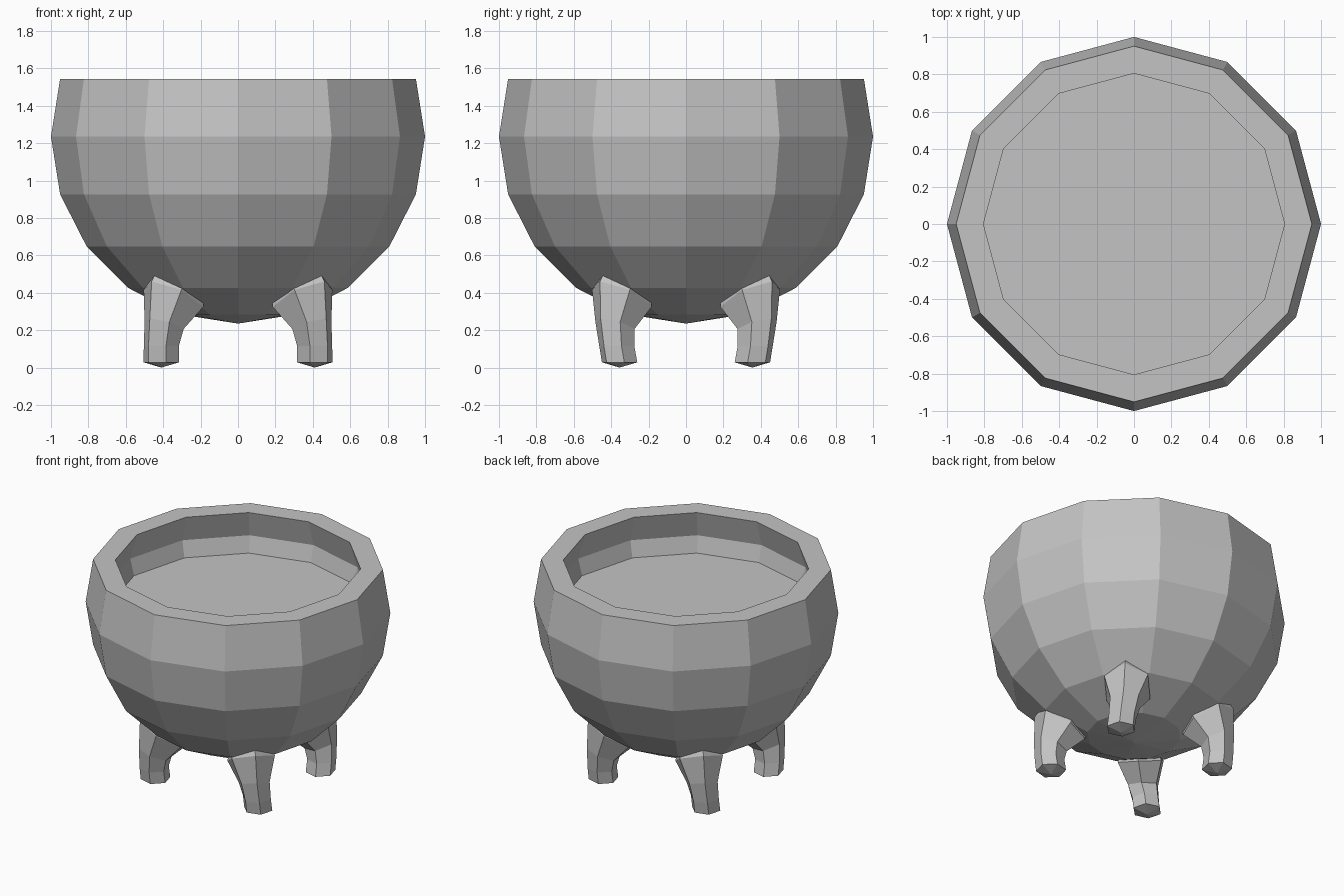
import bpy
import bmesh
from math import sin, cos, pi, radians
from mathutils import Vector

if "Cube" in bpy.data.objects:
    bpy.data.objects.remove(bpy.data.objects["Cube"])

grey = bpy.data.materials.new("plain_grey")
grey.use_nodes = True
colour = (0.55, 0.55, 0.55, 1)
grey.diffuse_color = colour
grey.node_tree.nodes["Principled BSDF"].inputs["Base Color"].default_value = colour


def ring(centre, radius, sides, turn=0, slope=0):
    """Points around a centre; slope raises the side facing the turn angle."""
    points = []
    for k in range(sides):
        a = 2 * pi * k / sides
        offset = Vector((cos(a + turn), sin(a + turn), slope * cos(a))) * radius
        points.append(Vector(centre) + offset)
    return points


def skin(name, rings, start, end):
    """Flat-faced surface through the rings, closed by a fan tip or a flat cap."""
    bm = bmesh.new()
    loops = [[bm.verts.new(p) for p in r] for r in rings]
    n = len(loops[0])
    for lower, upper in zip(loops, loops[1:]):
        for i in range(n):
            j = (i + 1) % n
            bm.faces.new((lower[i], lower[j], upper[j], upper[i]))
    for loop, tip in ((loops[0], start), (loops[-1], end)):
        if tip is None:
            bm.faces.new(loop)
        else:
            v = bm.verts.new(tip)
            for i in range(n):
                bm.faces.new((loop[i], loop[(i + 1) % n], v))
    bmesh.ops.recalc_face_normals(bm, faces=bm.faces)
    mesh = bpy.data.meshes.new(name)
    bm.to_mesh(mesh)
    bm.free()
    mesh.materials.append(grey)
    obj = bpy.data.objects.new(name, mesh)
    bpy.context.collection.objects.link(obj)
    return obj


# Bowl: spherical outside cut flat at the rim, then the inner wall and floor
SIDES = 12
CENTRE_Z = 1.235
profile = [(cos(radians(a)), CENTRE_Z + sin(radians(a))) for a in range(-72, 19, 18)]
profile += [(0.805, profile[-1][1]), (0.86, 1.355), (0.83, 1.24)]
skin("bowl", [ring((0, 0, z), r, SIDES) for r, z in profile],
     (0, 0, CENTRE_Z - 1), None)

# Legs: six-sided, flaring and leaning in where they join the bowl
DIAGONAL = pi / 4
sections = [
    # centre, radius, slope
    ((0.41, 0.355, 0.028), 0.098, 0),
    ((0.41, 0.37, 0.115), 0.097, 0),
    ((0.395, 0.38, 0.225), 0.108, 0.35),
    ((0.345, 0.343, 0.37), 0.165, 0.55),
    ((0.32, 0.32, 0.45), 0.14, 0.7),
]
leg = skin("legs", [ring(c, r, 6, DIAGONAL, s) for c, r, s in sections],
           (0.41, 0.355, 0), None)
mirror = leg.modifiers.new("four_legs", 'MIRROR')
mirror.use_axis = (True, True, False)
mirror.use_clip = False
mirror.use_mirror_merge = False
